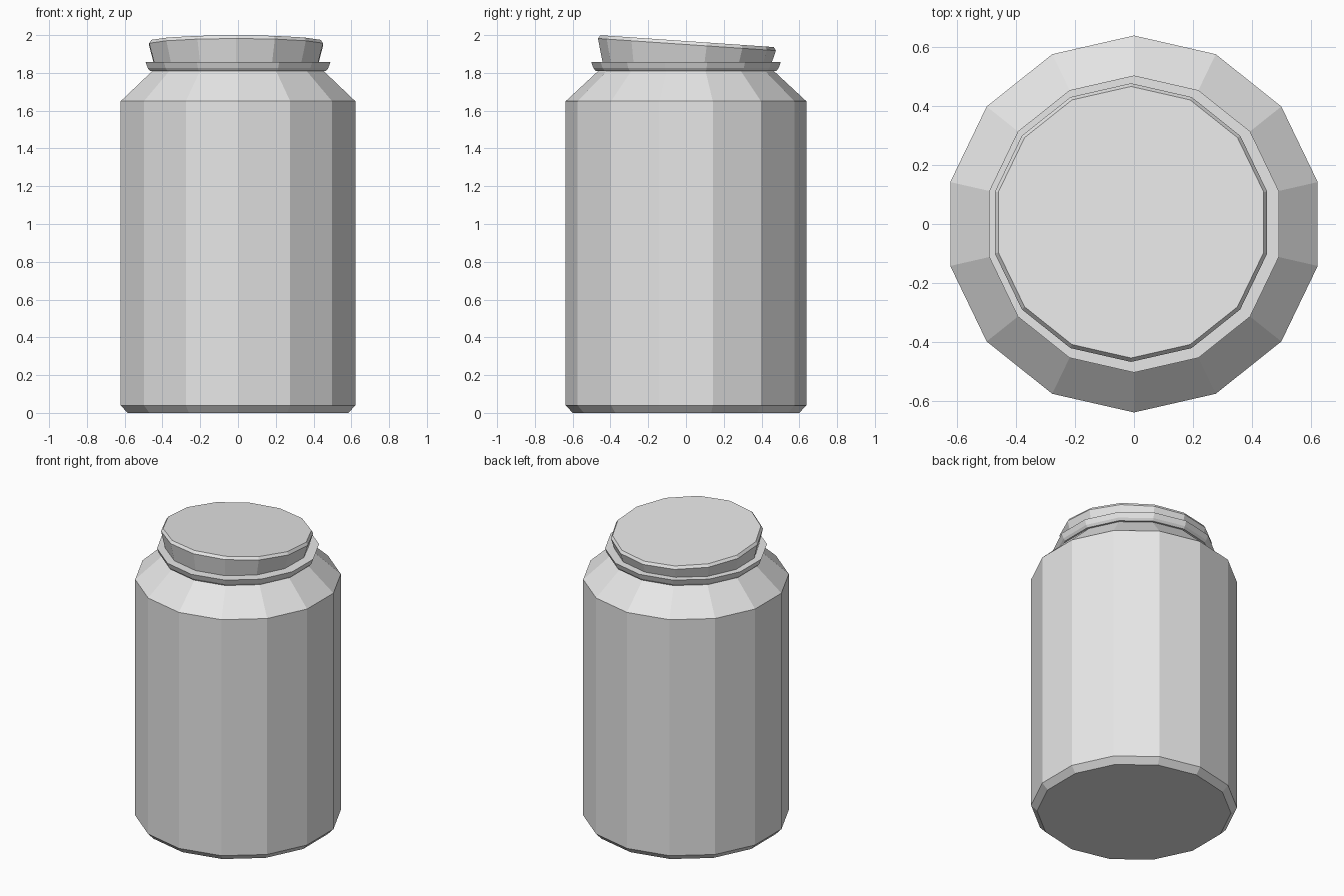
import bpy, bmesh, math

SIDES = 14

default = bpy.data.objects.get("Cube")
if default:
    bpy.data.objects.remove(default, do_unlink=True)


def make_material(name, color):
    mat = bpy.data.materials.new(name)
    mat.use_nodes = True
    mat.diffuse_color = color
    mat.node_tree.nodes["Principled BSDF"].inputs["Base Color"].default_value = color
    return mat


def lathe(name, profile, mat, location=(0, 0, 0), tilt=0.0):
    """Flat-sided solid of revolution from (radius, height) pairs, bottom to top."""
    bm = bmesh.new()
    rings = []
    for radius, z in profile:
        rings.append([bm.verts.new((radius * math.sin(math.tau * i / SIDES),
                                    -radius * math.cos(math.tau * i / SIDES), z))
                      for i in range(SIDES)])
    for low, high in zip(rings, rings[1:]):
        for i in range(SIDES):
            j = (i + 1) % SIDES
            bm.faces.new((low[i], low[j], high[j], high[i]))
    bm.faces.new(rings[0][::-1])
    bm.faces.new(rings[-1])
    bmesh.ops.recalc_face_normals(bm, faces=bm.faces)
    mesh = bpy.data.meshes.new(name)
    bm.to_mesh(mesh)
    bm.free()
    mesh.materials.append(mat)
    obj = bpy.data.objects.new(name, mesh)
    obj.location = location
    obj.rotation_euler.x = tilt
    bpy.context.collection.objects.link(obj)
    return obj


grey = make_material("light grey", (0.8, 0.8, 0.8, 1))

# Jar body with chamfered base and sloping shoulder
lathe("jar_body", [(0.60, 0), (0.637, 0.04), (0.637, 1.65), (0.465, 1.81)], grey)

# Flared rim around the mouth
lathe("jar_rim", [(0.478, 1.81), (0.49, 1.825), (0.502, 1.858)], grey)

# Stopper sitting slightly crooked in the mouth
lathe("lid", [(0.437, -0.15), (0.472, -0.018), (0.46, 0)], grey,
      location=(-0.01, 0.006, 1.968), tilt=math.radians(-3.9))
